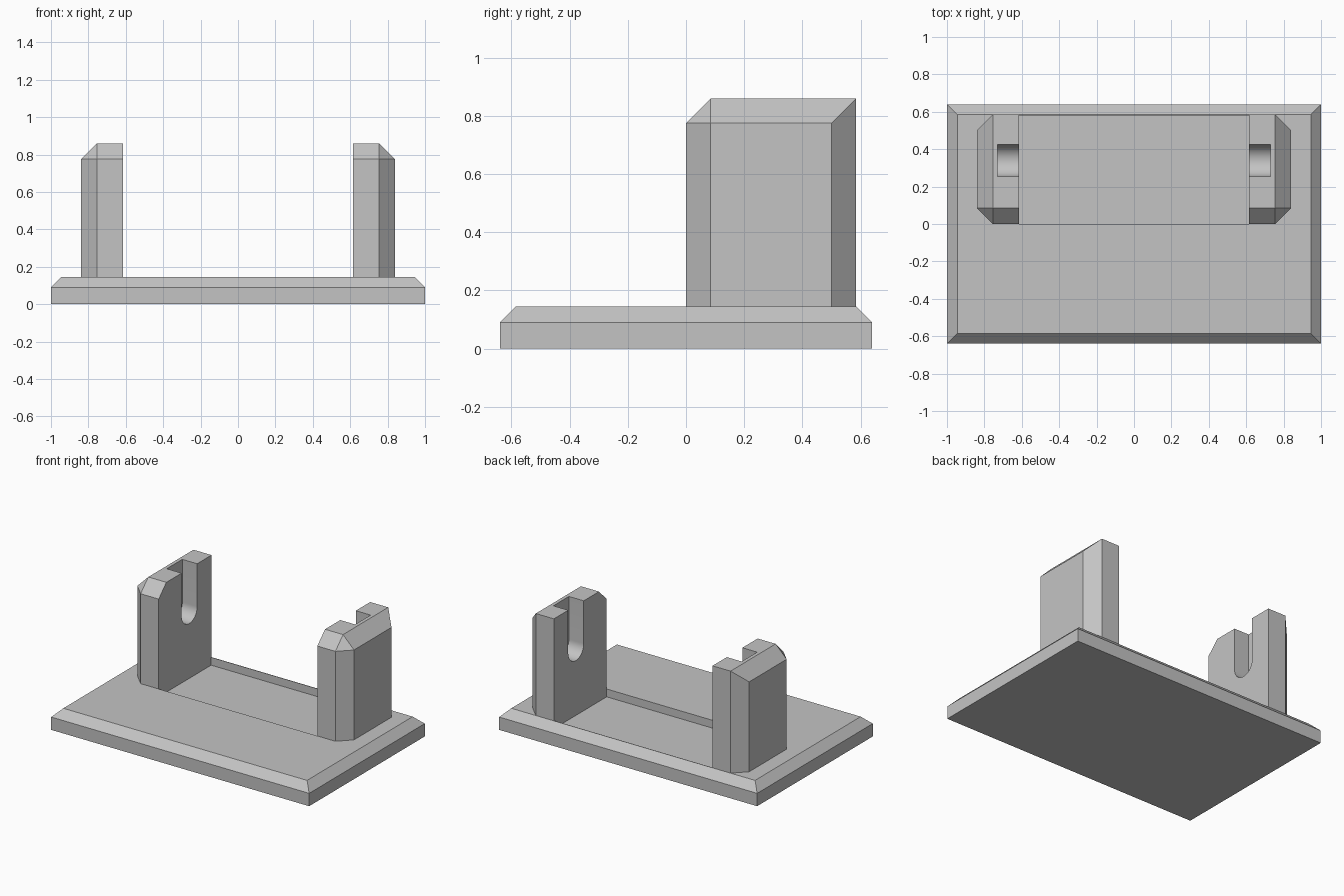
import bpy, bmesh, math
from mathutils import Matrix, Vector

cube = bpy.data.objects.get("Cube")
if cube:
    bpy.data.objects.remove(cube, do_unlink=True)

grey = bpy.data.materials.new("plain grey")
grey.use_nodes = True
COLOUR = (0.55, 0.55, 0.55, 1)
grey.diffuse_color = COLOUR
grey.node_tree.nodes["Principled BSDF"].inputs["Base Color"].default_value = COLOUR

BASE_TOP, RIM = 0.145, 0.055
BACK = 0.585
INNER, OUTER, CHAMFER, TOP = 0.615, 0.84, 0.085, 0.86


def make_object(name, bm):
    bmesh.ops.recalc_face_normals(bm, faces=bm.faces)
    mesh = bpy.data.meshes.new(name)
    bm.to_mesh(mesh)
    bm.free()
    mesh.materials.append(grey)
    obj = bpy.data.objects.new(name, mesh)
    bpy.context.collection.objects.link(obj)
    return obj


def hull(points):
    """Convex solid around the points, with flat regions merged."""
    bm = bmesh.new()
    for p in points:
        bm.verts.new(p)
    bmesh.ops.convex_hull(bm, input=bm.verts[:])
    bmesh.ops.dissolve_limit(bm, angle_limit=0.01, verts=bm.verts[:], edges=bm.edges[:])
    return bm


def box(x, y, z):
    return hull([(a, b, c) for a in x for b in y for c in z])


def cut(obj, cutter):
    """Subtract the cutter, apply the result and discard the cutter."""
    cutter.hide_render = True
    mod = obj.modifiers.new("cut", 'BOOLEAN')
    mod.object, mod.operation, mod.solver = cutter, 'DIFFERENCE', 'EXACT'
    graph = bpy.context.evaluated_depsgraph_get()
    mesh = bpy.data.meshes.new_from_object(obj.evaluated_get(graph))
    obj.modifiers.clear()
    obj.data = mesh
    bpy.data.objects.remove(cutter, do_unlink=True)


# Base plate: chamfered top rim and a shallow recess between the posts
rings = ((1, 0.64, 0), (1, 0.64, BASE_TOP - RIM), (1 - RIM, 0.64 - RIM, BASE_TOP))
base = make_object("base_plate", hull(
    [(sx * x, sy * y, z) for x, y, z in rings for sx in (-1, 1) for sy in (-1, 1)]))
cut(base, make_object("recess_cutter", box(
    (-INNER, INNER), (0, BACK - 0.004), (BASE_TOP - RIM, BASE_TOP + 0.1))))


def post(name, side):
    # Chamfered outline; the top also slopes on the front and outer sides
    low = TOP - CHAMFER
    edge = OUTER - CHAMFER
    outline = [(INNER, 0), (edge, 0), (OUTER, CHAMFER), (OUTER, BACK - CHAMFER),
               (edge, BACK), (INNER, BACK)]
    points = [(x, y, BASE_TOP) for x, y in outline]
    points += [(x, y, low) for x, y in outline[:4]]
    points += [(x, y, TOP) for x in (INNER, edge) for y in (CHAMFER, BACK)]
    obj = make_object(name, hull([(side * x, y, z) for x, y, z in points]))

    # Blind round-bottomed slot, open at the top and on the inner face
    radius, centre_y, centre_z = 0.086, 0.34, 0.56
    profile = [(radius, TOP + 0.1), (-radius, TOP + 0.1)]
    steps = 24
    for i in range(steps + 1):
        a = math.pi * (1 + i / steps)
        profile.append((radius * math.cos(a), centre_z + radius * math.sin(a)))
    slot = hull([(side * x, centre_y + y, z) for y, z in profile
                 for x in (INNER - 0.05, 0.73)])
    cut(obj, make_object("slot_cutter", slot))
    return obj


parts = [post("left_post", 1), post("right_post", -1)]

# Smooth only the curved slot floors
bpy.ops.object.select_all(action='DESELECT')
for obj in parts:
    obj.select_set(True)
bpy.context.view_layer.objects.active = parts[0]
bpy.ops.object.shade_smooth_by_angle(angle=math.radians(30))
